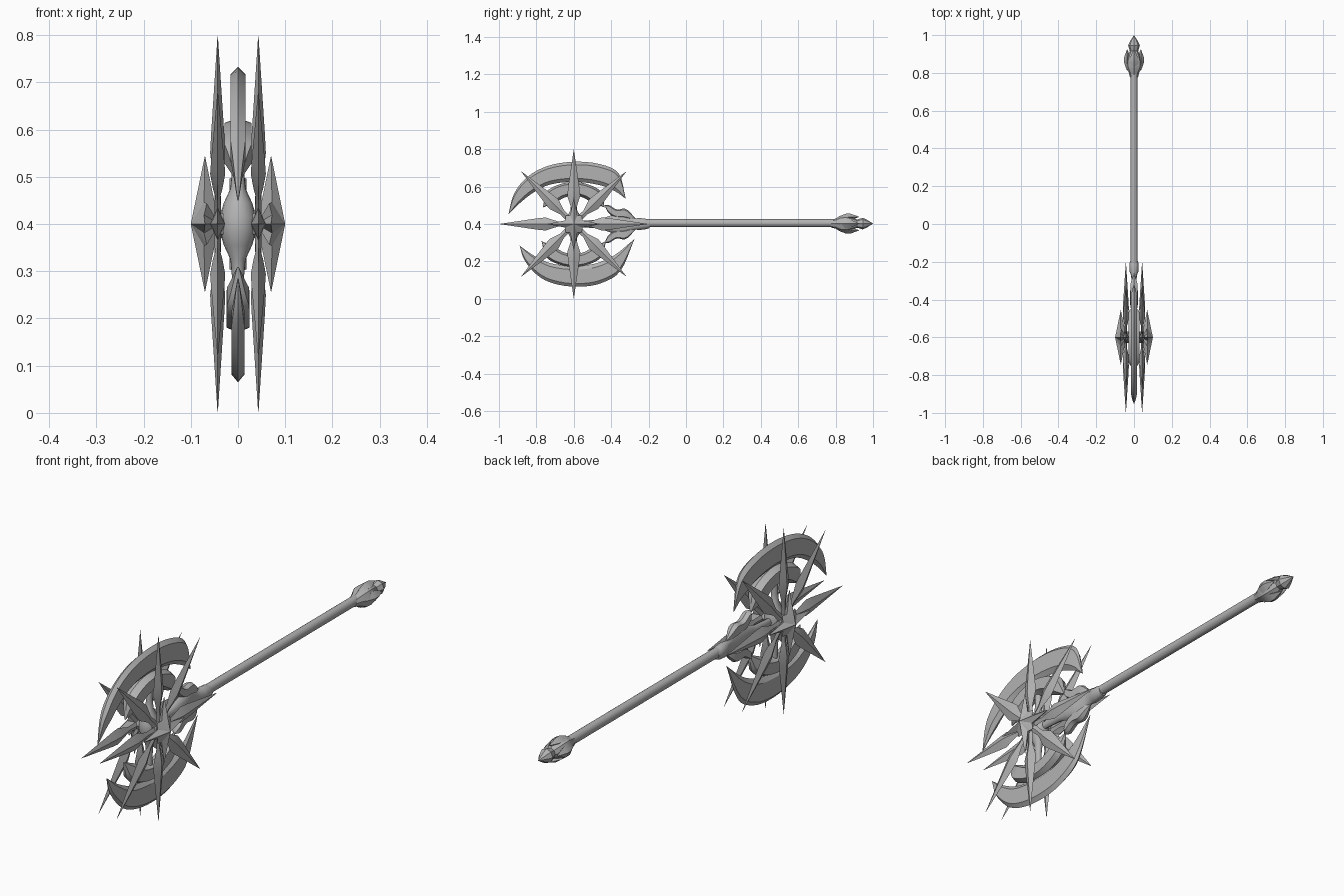
import bpy, bmesh, math
from mathutils import Vector, Matrix

if "Cube" in bpy.data.objects:
    bpy.data.objects.remove(bpy.data.objects["Cube"])

CY, CZ = -0.6, 0.4          # centre of the axe head
steel = bpy.data.materials.new("grey steel")
steel.diffuse_color = (0.45, 0.45, 0.45, 1)
steel.use_nodes = True
steel.node_tree.nodes["Principled BSDF"].inputs["Base Color"].default_value = steel.diffuse_color


def finish(name, bm, angle=35):
    bmesh.ops.remove_doubles(bm, verts=bm.verts, dist=1e-5)
    bmesh.ops.recalc_face_normals(bm, faces=bm.faces)
    me = bpy.data.meshes.new(name)
    bm.to_mesh(me)
    bm.free()
    ob = bpy.data.objects.new(name, me)
    bpy.context.collection.objects.link(ob)
    me.materials.append(steel)
    bpy.ops.object.select_all(action='DESELECT')
    ob.select_set(True)
    bpy.context.view_layer.objects.active = ob
    bpy.ops.object.shade_smooth_by_angle(angle=math.radians(angle))
    return ob


def skin(bm, rings):
    """Bridge closed rings of points and cap both ends."""
    vs = [[bm.verts.new(p) for p in r] for r in rings]
    n = len(vs[0])
    for a, b in zip(vs, vs[1:]):
        for i in range(n):
            j = (i + 1) % n
            bm.faces.new((a[i], a[j], b[j], b[i]))
    bm.faces.new(vs[0])
    bm.faces.new(vs[-1])


def loft(bm, profile, sides, mat):
    """Profile of (distance along local z, x radius, y radius)."""
    rings = []
    for d, rx, ry in profile:
        rings.append([mat @ Vector((rx * math.cos(math.tau * i / sides),
                                    ry * math.sin(math.tau * i / sides), d))
                      for i in range(sides)])
    skin(bm, rings)


def spline(pts, n):
    """Smooth path through a few 2D points."""
    p = [Vector(q) for q in pts]
    p = [2 * p[0] - p[1]] + p + [2 * p[-1] - p[-2]]
    out = []
    for k in range(n + 1):
        t = k / n * (len(p) - 3)
        i = min(int(t), len(p) - 4)
        t -= i
        a, b, c, d = p[i:i + 4]
        out.append(0.5 * (2 * b + (c - a) * t + (2 * a - 5 * b + 4 * c - d) * t * t
                          + (3 * b - a - 3 * c + d) * t ** 3))
    return out


def crescent(name, outer, inner, thick, n=28):
    """Curved blade with bevelled edges, thinning at the tips."""
    bm = bmesh.new()
    rings = []
    for k, (o, i) in enumerate(zip(spline(outer, n), spline(inner, n))):
        s = k / n
        th = thick * min(1, 0.08 + 5 * min(s, 1 - s))
        sect = [(0, 0), (0.18, th), (0.85, th), (1, 0), (0.85, -th), (0.18, -th)]
        rings.append([(x, *i.lerp(o, f)) for f, x in sect])
    skin(bm, rings)
    return finish(name, bm, 30)


def along(y, z):
    """Local z becomes world y."""
    return Matrix.Translation((0, y, z)) @ Matrix.Rotation(-math.pi / 2, 4, 'X')


# Main blades
crescent("upper_blade",
         [(-.95, .45), (-.92, .56), (-.85, .65), (-.74, .71), (-.6, .733),
          (-.46, .72), (-.36, .67), (-.322, .535)],
         [(-.95, .45), (-.89, .51), (-.82, .565), (-.73, .61), (-.6, .625),
          (-.47, .61), (-.38, .575), (-.322, .535)], .016)
crescent("lower_blade",
         [(-.89, .285), (-.86, .2), (-.78, .115), (-.68, .075), (-.56, .065),
          (-.45, .085), (-.35, .15), (-.275, .32)],
         [(-.89, .285), (-.82, .235), (-.74, .195), (-.66, .18), (-.57, .178),
          (-.48, .19), (-.38, .235), (-.275, .32)], .014)

# Thicker inner crescents behind the blades
for name, s, th, r0, r1 in (("upper_inner_crescent", 1, .029, .225, .15),
                            ("lower_inner_crescent", -1, .024, .23, .16)):
    angs = [math.radians(a) for a in (28, 50, 70, 90, 110, 130, 152)]
    mid = (r0 + r1) / 2
    arc = lambda r: [(CY + q * math.cos(a), CZ + s * q * math.sin(a))
                     for a, q in zip(angs, [mid] + [r] * 5 + [mid])]
    crescent(name, arc(r0), arc(r1), th)

# Central bulb with necks up and down to the blades
bm = bmesh.new()
loft(bm, [(d, r, r * 1.1) for d, r in
          ((-.2, .012), (-.11, .013), (-.075, .016), (-.045, .03), (-.015, .039),
           (.015, .039), (.045, .03), (.075, .016), (.11, .013), (.2, .012))],
     16, Matrix.Translation((0, CY, CZ)))
finish("core_bulb", bm, 50)

# Axle joining both stars
bm = bmesh.new()
loft(bm, [(-.05, .03, .03), (.05, .03, .03)], 8,
     Matrix.Translation((0, CY, CZ)) @ Matrix.Rotation(math.pi / 2, 4, 'Y'))
finish("axle", bm)

# Eight-spiked star on each side, with a raised four-point hub
spike = [(.03, .007, .016), (.085, .006, .014), (.105, .010, .02), (.15, .016, .035),
         (.19, .014, .031), (.397, .0005, .0005)]
for side, sx in (("right", 1), ("left", -1)):
    bm = bmesh.new()
    for k in range(8):
        loft(bm, spike, 4, Matrix.Translation((sx * .043, CY, CZ))
             @ Matrix.Rotation(k * math.pi / 4, 4, 'X'))
    finish(side + "_spikes", bm, 25)

    bm = bmesh.new()
    ring = []
    for k in range(16):
        a = k * math.tau / 16
        r, x = ((.145, .07), (.05, .072), (.062, .066), (.05, .072))[k % 4]
        ring.append(bm.verts.new((sx * x, CY + r * math.cos(a), CZ + r * math.sin(a))))
    front = bm.verts.new((sx * .1, CY, CZ))
    back = bm.verts.new((sx * .04, CY, CZ))
    for i in range(16):
        bm.faces.new((ring[i], ring[(i + 1) % 16], front))
        bm.faces.new((ring[i], ring[(i + 1) % 16], back))
    finish(side + "_star_hub", bm, 15)

# Shaft
bm = bmesh.new()
loft(bm, [(-.24, .019, .021), (.8, .019, .021)], 16, along(0, .405))
finish("shaft", bm)

# Socket between shaft and head
bm = bmesh.new()
loft(bm, [(-.58, .012, .015), (-.46, .015, .025), (-.42, .021, .04), (-.37, .022, .055),
          (-.335, .018, .062), (-.3, .013, .042), (-.27, .016, .03), (-.25, .024, .032),
          (-.215, .025, .028), (-.195, .02, .022)], 12, along(0, CZ))
finish("socket", bm, 40)

# Curled claws on the socket
for name, s in (("upper_claw", 1), ("lower_claw", -1)):
    crescent(name, [(-.27, CZ + s * .03), (-.32, CZ + s * .08), (-.37, CZ + s * .078),
                    (-.41, CZ + s * .1), (-.435, CZ + s * .1)],
             [(-.27, CZ + s * .02), (-.33, CZ + s * .03), (-.38, CZ + s * .035),
              (-.415, CZ + s * .06), (-.435, CZ + s * .1)], .018, 14)

# Pommel body and pointed end
bm = bmesh.new()
loft(bm, [(d, r, r) for d, r in
          ((.775, .021), (.8, .027), (.83, .044), (.86, .045), (.89, .034), (.915, .022),
           (.945, .031), (.965, .022), (1, .0005))], 8, along(0, .402))
finish("pommel", bm, 30)

# Petals around the pommel
bm = bmesh.new()
for k in range(4):
    m = along(0, .402) @ Matrix.Rotation(k * math.pi / 2, 4, 'Z') @ Matrix.Translation((.036, 0, 0))
    loft(bm, [(.815, .002, .003), (.855, .017, .026), (.88, .017, .022), (.925, .001, .001)], 4, m)
finish("pommel_petals", bm, 25)
